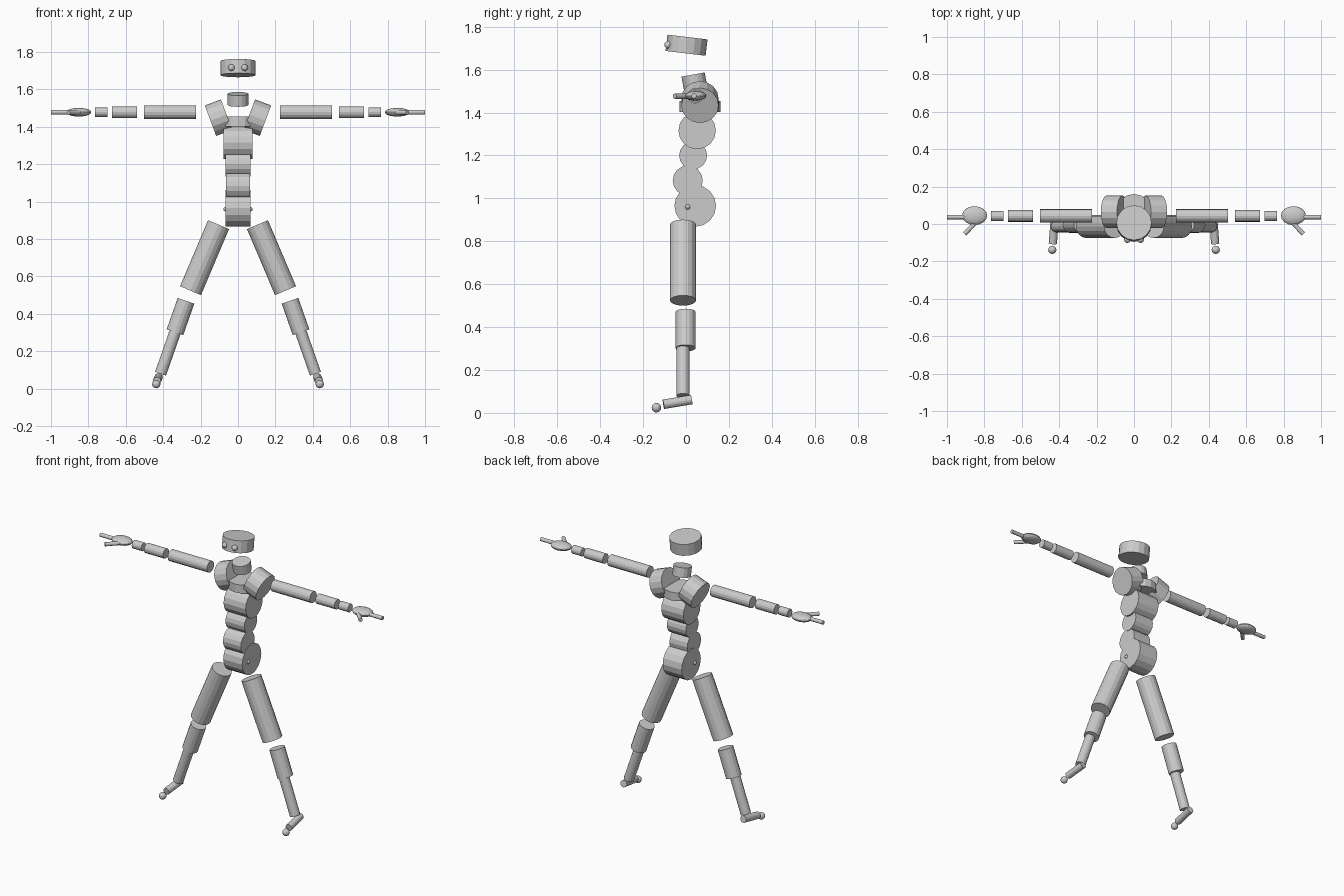
import bpy
from mathutils import Vector

cube = bpy.data.objects.get("Cube")
if cube:
    bpy.data.objects.remove(cube, do_unlink=True)

# One plain grey for the whole figure
grey = bpy.data.materials.new("light_grey")
grey.use_nodes = True
colour = (0.6, 0.6, 0.6, 1)
grey.diffuse_color = colour
grey.node_tree.nodes["Principled BSDF"].inputs["Base Color"].default_value = colour


def finish(name):
    ob = bpy.context.object
    ob.name = ob.data.name = name
    ob.data.materials.append(grey)
    return ob


def rod(name, start, end, radius, sides=16):
    """Flat-sided cylinder between two points."""
    a, b = Vector(start), Vector(end)
    turn = (b - a).to_track_quat("Z", "Y").to_euler()
    bpy.ops.mesh.primitive_cylinder_add(vertices=sides, radius=radius, depth=(b - a).length,
                                        location=(a + b) / 2, rotation=turn)
    return finish(name)


def ball(name, centre, size):
    """Sphere or ellipsoid with the given half sizes."""
    bpy.ops.mesh.primitive_uv_sphere_add(segments=16, ring_count=10, radius=1, location=centre)
    ob = finish(name)
    ob.scale = size
    return ob


# Head and neck
rod("head", (0, -0.002, 1.676), (0, 0.007, 1.752), 0.094)
rod("neck", (0, 0.044, 1.517), (0, 0.033, 1.577), 0.055)

# Collar disc, then the stack of sideways torso drums
rod("collar", (0, 0.065, 1.402), (0, 0.065, 1.455), 0.095)
drums = [("chest", 0.078, 0.052, 1.316, 0.087),
         ("ribs", 0.067, 0.033, 1.200, 0.065),
         ("waist", 0.063, 0.008, 1.083, 0.070),
         ("pelvis", 0.067, 0.043, 0.965, 0.097)]
for name, half, y, z, radius in drums:
    rod(name, (-half, y, z), (half, y, z), radius)

for side, s in (("left", 1), ("right", -1)):
    def p(x, y, z):
        return (s * x, y, z)

    # Face and hip details
    ball(side + "_eye", p(0.035, -0.083, 1.716), (0.018,) * 3)
    ball(side + "_hip_pin", p(0.066, 0.008, 0.96), (0.012,) * 3)

    # Arm
    rod(side + "_shoulder", p(0.061, 0.065, 1.465), p(0.147, 0.065, 1.433), 0.087)
    for name, x1, x2, radius in [("upper_arm", 0.225, 0.503, 0.036),
                                 ("forearm", 0.54, 0.674, 0.031),
                                 ("wrist", 0.698, 0.765, 0.026)]:
        rod(side + "_" + name, p(x1, 0.043, 1.478), p(x2, 0.043, 1.478), radius)
    ball(side + "_hand", p(0.852, 0.045, 1.478), (0.067, 0.05, 0.023))
    rod(side + "_finger", p(0.88, 0.037, 1.478), p(1.0, 0.037, 1.478), 0.012)
    rod(side + "_thumb", p(0.835, 0.02, 1.476), p(0.906, -0.053, 1.476), 0.012)

    # Leg
    rod(side + "_thigh", p(0.104, -0.014, 0.877), p(0.254, -0.014, 0.524), 0.061)
    rod(side + "_shin", p(0.278, -0.002, 0.47), p(0.337, -0.002, 0.302), 0.047)
    rod(side + "_ankle", p(0.335, -0.014, 0.306), p(0.414, -0.014, 0.08), 0.031)
    rod(side + "_foot", p(0.424, 0.026, 0.062), p(0.434, -0.105, 0.04), 0.022)
    ball(side + "_toe", p(0.437, -0.138, 0.024), (0.022,) * 3)
